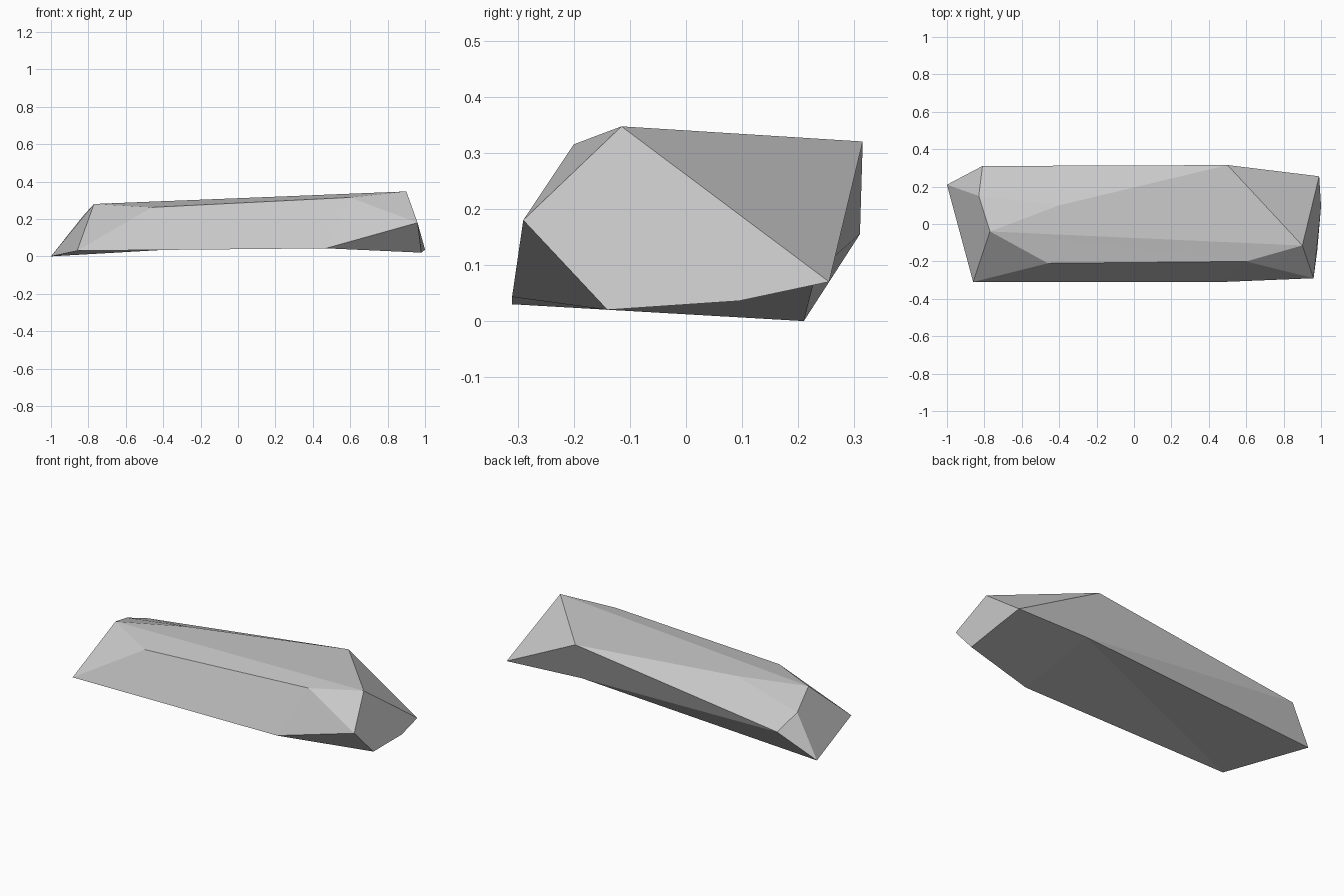
import bpy
import bmesh

# Remove the default cube only
old = bpy.data.objects.get("Cube")
if old:
    bpy.data.objects.remove(old, do_unlink=True)

# Stone colour
stone = bpy.data.materials.new("stone_grey")
stone.use_nodes = True
grey = (0.58, 0.58, 0.58, 1)
stone.diffuse_color = grey
stone.node_tree.nodes["Principled BSDF"].inputs["Base Color"].default_value = grey

# Corners of the chiselled slab
corners = {
    "left_tip": (-1, .21, 0),
    "left_back": (-.81, .31, .155),
    "left_ridge": (-.83, .15, .214),
    "left_top": (-.77, -.04, .28),
    "left_front": (-.86, -.31, .03),
    "front_ridge": (-.46, -.21, .262),
    "top_bend": (-.4, .1, .295),
    "right_ridge": (.6, -.2, .315),
    "right_top": (.9, -.115, .347),
    "right_front": (.96, -.29, .18),
    "right_back": (.99, .255, .07),
    "back_top": (.5, .315, .32),
    "right_tip": (1, .095, .036),
    "right_foot": (.98, -.14, .02),
    "front_foot": (.47, -.31, .043),
    "back_foot": (.515, .232, .087),
}

# Flat facets, grouped by side
facets = [
    # left end
    "left_tip left_back left_ridge",
    "left_tip left_ridge left_top left_front",
    # front
    "left_top left_front front_ridge",
    "left_front front_ridge right_ridge front_foot",
    "right_ridge right_front front_foot",
    "right_ridge right_top right_front",
    "right_front right_foot front_foot",
    # right end
    "right_top right_front right_foot right_tip right_back",
    "right_top right_back back_top",
    # top
    "left_top front_ridge right_ridge",
    "left_top right_ridge right_top",
    "left_top right_top back_top top_bend",
    "left_back back_top top_bend left_ridge",
    "top_bend left_top left_ridge",
    # back
    "back_top right_back back_foot left_back",
    "left_back back_foot left_tip",
    # underside
    "back_foot left_tip left_front",
    "back_foot left_front front_foot",
    "front_foot right_foot right_tip right_back back_foot",
]

bm = bmesh.new()
verts = {name: bm.verts.new(co) for name, co in corners.items()}
for facet in facets:
    bm.faces.new([verts[name] for name in facet.split()])
bmesh.ops.recalc_face_normals(bm, faces=bm.faces)

mesh = bpy.data.meshes.new("stone_slab")
bm.to_mesh(mesh)
bm.free()
mesh.materials.append(stone)
slab = bpy.data.objects.new("stone_slab", mesh)
bpy.context.collection.objects.link(slab)
